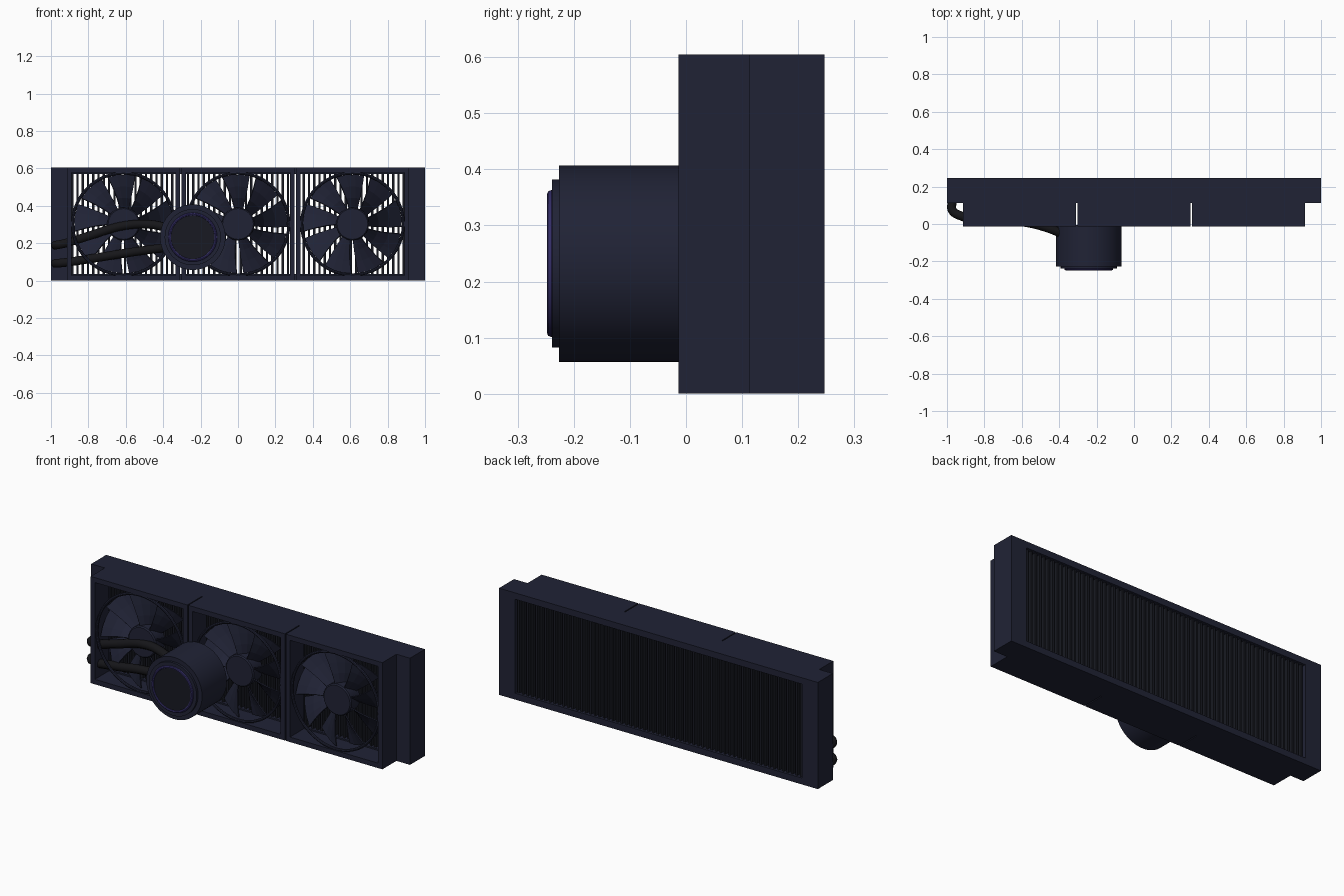
import bpy, bmesh
from math import sin, cos, pi, radians

if "Cube" in bpy.data.objects:
    bpy.data.objects.remove(bpy.data.objects["Cube"])

def material(name, rgb):
    m = bpy.data.materials.new(name)
    m.diffuse_color = (*rgb, 1)
    m.use_nodes = True
    m.node_tree.nodes["Principled BSDF"].inputs["Base Color"].default_value = m.diffuse_color
    return m

NAVY = material("navy", (0.0145, 0.0165, 0.036))
DARK = material("dark", (0.009, 0.010, 0.016))
BLACK = material("hose_black", (0.008, 0.008, 0.010))
PURPLE = material("purple", (0.035, 0.028, 0.14))

def finish(name, bm, mat, smooth=False):
    bmesh.ops.recalc_face_normals(bm, faces=bm.faces)
    me = bpy.data.meshes.new(name)
    bm.to_mesh(me)
    bm.free()
    ob = bpy.data.objects.new(name, me)
    bpy.context.collection.objects.link(ob)
    me.materials.append(mat)
    if smooth:
        bpy.ops.object.select_all(action='DESELECT')
        ob.select_set(True)
        bpy.context.view_layer.objects.active = ob
        bpy.ops.object.shade_smooth_by_angle(angle=radians(35))
    return ob

def add_box(bm, x0, x1, y0, y1, z0, z1):
    vs = bmesh.ops.create_cube(bm, size=1)["verts"]
    for v in vs:
        v.co = (x0 if v.co.x < 0 else x1, y0 if v.co.y < 0 else y1, z0 if v.co.z < 0 else z1)

def frame(name, x0, x1, y0, y1, z0, z1, mx, mz):
    """Rectangular frame with an open window facing y."""
    bm = bmesh.new()
    loops = []
    for ix, iz, y in ((0, 0, y0), (0, 0, y1), (mx, mz, y1), (mx, mz, y0)):
        loops.append([bm.verts.new(p) for p in ((x0+ix, y, z0+iz), (x1-ix, y, z0+iz),
                                                (x1-ix, y, z1-iz), (x0+ix, y, z1-iz))])
    for a, b in zip(loops, loops[1:] + loops[:1]):
        for i in range(4):
            j = (i + 1) % 4
            bm.faces.new((a[i], a[j], b[j], b[i]))
    return finish(name, bm, NAVY)

def lathe(name, profile, cx, cz, mat, n=48, closed=False):
    """Turn (radius, y) points about a y axis; open profiles get end caps."""
    bm = bmesh.new()
    rings = [[bm.verts.new((cx + r*cos(2*pi*i/n), y, cz + r*sin(2*pi*i/n))) for i in range(n)]
             for r, y in profile]
    pairs = list(zip(rings, rings[1:] + rings[:1]))
    for a, b in pairs if closed else pairs[:-1]:
        for i in range(n):
            j = (i + 1) % n
            bm.faces.new((a[i], a[j], b[j], b[i]))
    if not closed:
        bm.faces.new(rings[0])
        bm.faces.new(rings[-1])
    return finish(name, bm, mat, True)

def torus_profile(major, minor, yc, n=8):
    return [(major + minor*cos(2*pi*k/n), yc + minor*sin(2*pi*k/n)) for k in range(n)]

H, CZ = 0.605, 0.3025

# Radiator body and its see-through fin stack
frame("radiator_body", -1, 1, 0.113, 0.247, 0, H, 0.10, 0.036)
bm = bmesh.new()
N = 64
for i in range(N):
    x = -0.9 + 1.8 * (i + 0.5) / N
    add_box(bm, x - 0.006, x + 0.006, 0.125, 0.235, 0.03, H - 0.03)
finish("radiator_fins", bm, DARK)

# Three fans
def fan(tag, cx):
    frame("fan_frame_" + tag, cx-0.303, cx+0.303, -0.013, 0.113, 0, H, 0.026, 0.028)
    lathe("fan_ring_" + tag, torus_profile(0.272, 0.008, 0.0), cx, CZ, NAVY, closed=True)
    lathe("fan_hub_" + tag, [(0.082, 0.012), (0.088, 0.018), (0.088, 0.095)], cx, CZ, NAVY, 32)
    bm = bmesh.new()
    rows = ((0.08, 15, 0.030), (0.14, 15, 0.033), (0.20, 15.5, 0.034), (0.264, 16, 0.034))
    for b in range(9):
        base = radians(90 + 40*b)
        grid = []
        for r, half, pitch in rows:
            line = []
            for t in (-1, -0.33, 0.33, 1):
                a = base + radians(half)*t + 0.5*(r - 0.17)
                line.append(bm.verts.new((cx + r*cos(a), 0.052 - pitch*t, CZ + r*sin(a))))
            grid.append(line)
        for p, q in zip(grid, grid[1:]):
            for i in range(3):
                bm.faces.new((p[i], p[i+1], q[i+1], q[i]))
    blades = finish("fan_blades_" + tag, bm, NAVY)
    s = blades.modifiers.new("thickness", 'SOLIDIFY')
    s.thickness = 0.006
    s.offset = 0

for tag, cx in (("left", -0.612), ("middle", 0), ("right", 0.612)):
    fan(tag, cx)

# Pump head with stepped cap, dark face and lit ring
PX, PZ = -0.242, 0.232
lathe("pump_body", [(0.175, -0.005), (0.175, -0.226)], PX, PZ, NAVY, 64)
lathe("pump_cap", [(0.15, -0.22), (0.15, -0.239)], PX, PZ, NAVY, 64)
lathe("pump_face", [(0.117, -0.23), (0.117, -0.243)], PX, PZ, DARK, 64)
lathe("pump_light_ring", torus_profile(0.123, 0.008, -0.240), PX, PZ, PURPLE, 64, True)

# Hoses curving from the pump back to the radiator tank
def hose(name, pts):
    cu = bpy.data.curves.new(name, 'CURVE')
    cu.dimensions = '3D'
    cu.bevel_depth = 0.024
    cu.bevel_resolution = 3
    cu.use_fill_caps = True
    cu.resolution_u = 8
    sp = cu.splines.new('BEZIER')
    sp.bezier_points.add(len(pts) - 1)
    for bp, p in zip(sp.bezier_points, pts):
        bp.co = p
        bp.handle_left_type = bp.handle_right_type = 'AUTO'
    cu.materials.append(BLACK)
    bpy.context.collection.objects.link(bpy.data.objects.new(name, cu))

hose("upper_hose", [(-0.36, -0.065, 0.275), (-0.45, -0.025, 0.298), (-0.60, 0.012, 0.295),
                    (-0.80, 0.025, 0.238), (-0.93, 0.045, 0.198), (-0.972, 0.075, 0.19),
                    (-0.972, 0.12, 0.19)])
hose("lower_hose", [(-0.36, -0.065, 0.178), (-0.45, -0.025, 0.168), (-0.60, 0.012, 0.147),
                    (-0.80, 0.025, 0.115), (-0.93, 0.045, 0.096), (-0.972, 0.075, 0.092),
                    (-0.972, 0.12, 0.092)])
